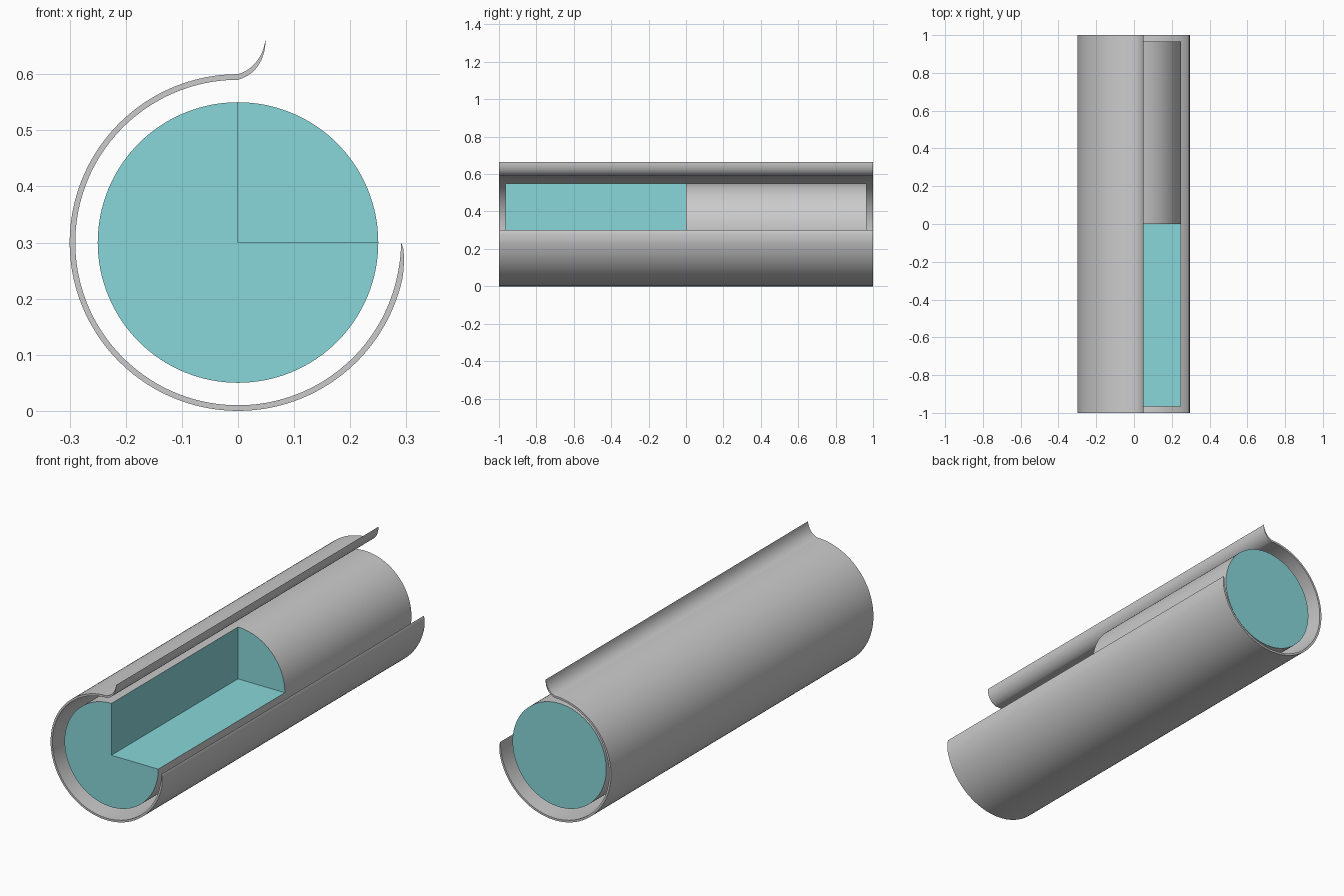
import bpy, bmesh
from math import sin, cos, radians, sqrt
from mathutils import Vector
from mathutils.geometry import interpolate_bezier

if "Cube" in bpy.data.objects:
    bpy.data.objects.remove(bpy.data.objects["Cube"])

CZ = 0.3          # axis height
CORE_R = 0.25
CORE_Y = 0.965


def polar(r, deg):
    a = radians(deg)
    return (r * cos(a), CZ + r * sin(a))


def finish(name, bm, recalc=True, mat=None):
    bmesh.ops.remove_doubles(bm, verts=bm.verts, dist=1e-5)
    if recalc:
        bmesh.ops.recalc_face_normals(bm, faces=bm.faces)
    me = bpy.data.meshes.new(name)
    bm.to_mesh(me)
    bm.free()
    ob = bpy.data.objects.new(name, me)
    bpy.context.collection.objects.link(ob)
    if mat:
        me.materials.append(mat)
    bpy.ops.object.select_all(action='DESELECT')
    ob.select_set(True)
    bpy.context.view_layer.objects.active = ob
    bpy.ops.object.shade_smooth_by_angle(angle=radians(25))
    return ob


def face(bm, pts):
    bm.faces.new([bm.verts.new(p) for p in pts])


def bezier(pts, n):
    return [(p.x, p.z) for p in
            interpolate_bezier(*[Vector((x, 0, z)) for x, z in pts], n)]


# Shell: paired outer/inner profile points, flared lip first, then the arc
outer = bezier([(0, .6), (.027, .608), (.046, .632), (.0493, .665)], 14)[::-1]
inner = bezier([(0, .59), (.03, .598), (.05, .625), (.0493, .665)], 14)[::-1]
for i in range(1, 136):
    deg = 90 + 2 * i
    taper = sqrt(min(1, (360 - deg) / 12))
    outer.append(polar(0.291 + 0.009 * taper, deg))
    inner.append(polar(0.291 - 0.001 * taper, deg))

bm = bmesh.new()
front, back = [[[bm.verts.new((x, y, z)) for x, z in line]
                for line in (outer, inner)] for y in (-1, 1)]
for i in range(len(outer) - 1):
    j = i + 1
    for side in (0, 1):
        bm.faces.new((front[side][i], front[side][j], back[side][j], back[side][i]))
    for end in (front, back):
        bm.faces.new((end[0][i], end[0][j], end[1][j], end[1][i]))
finish("outer_shell", bm)

# Core jacket: curved surface, with a quarter missing on the front half
N = 128
ring = [polar(CORE_R, 360 * i / N) for i in range(N)]
bm = bmesh.new()
for i in range(N):
    (x0, z0), (x1, z1) = ring[i], ring[(i + 1) % N]
    spans = [(0, CORE_Y)] + ([(-CORE_Y, 0)] if i >= N // 4 else [])
    for y0, y1 in spans:
        face(bm, [(x0, y1, z0), (x1, y1, z1), (x1, y0, z1), (x0, y0, z0)])
        bm.faces.ensure_lookup_table()
        f = bm.faces[-1]
        f.normal_update()
        if f.normal.dot(Vector((x0, 0, z0 - CZ))) < 0:
            f.normal_flip()
finish("core_jacket", bm, recalc=False)

# Core faces: coloured ends and cut-away section
teal = bpy.data.materials.new("teal")
teal.diffuse_color = (0.25, 0.68, 0.70, 1)
teal.use_nodes = True
teal.node_tree.nodes["Principled BSDF"].inputs["Base Color"].default_value = teal.diffuse_color
bm = bmesh.new()
axis = (0, CZ)
ends = [(ring[N // 4:] + [ring[0], axis], -CORE_Y),   # front, three quarters
        (ring[:N // 4 + 1] + [axis], 0),              # step
        (ring[::-1], CORE_Y)]                         # back, full disc
for pts, y in ends:
    face(bm, [(x, y, z) for x, z in pts])
top = CZ + CORE_R
face(bm, [(0, -CORE_Y, CZ), (0, 0, CZ), (0, 0, top), (0, -CORE_Y, top)][::1])
face(bm, [(0, -CORE_Y, CZ), (CORE_R, -CORE_Y, CZ), (CORE_R, 0, CZ), (0, 0, CZ)])
finish("core_section_faces", bm, recalc=False, mat=teal)
